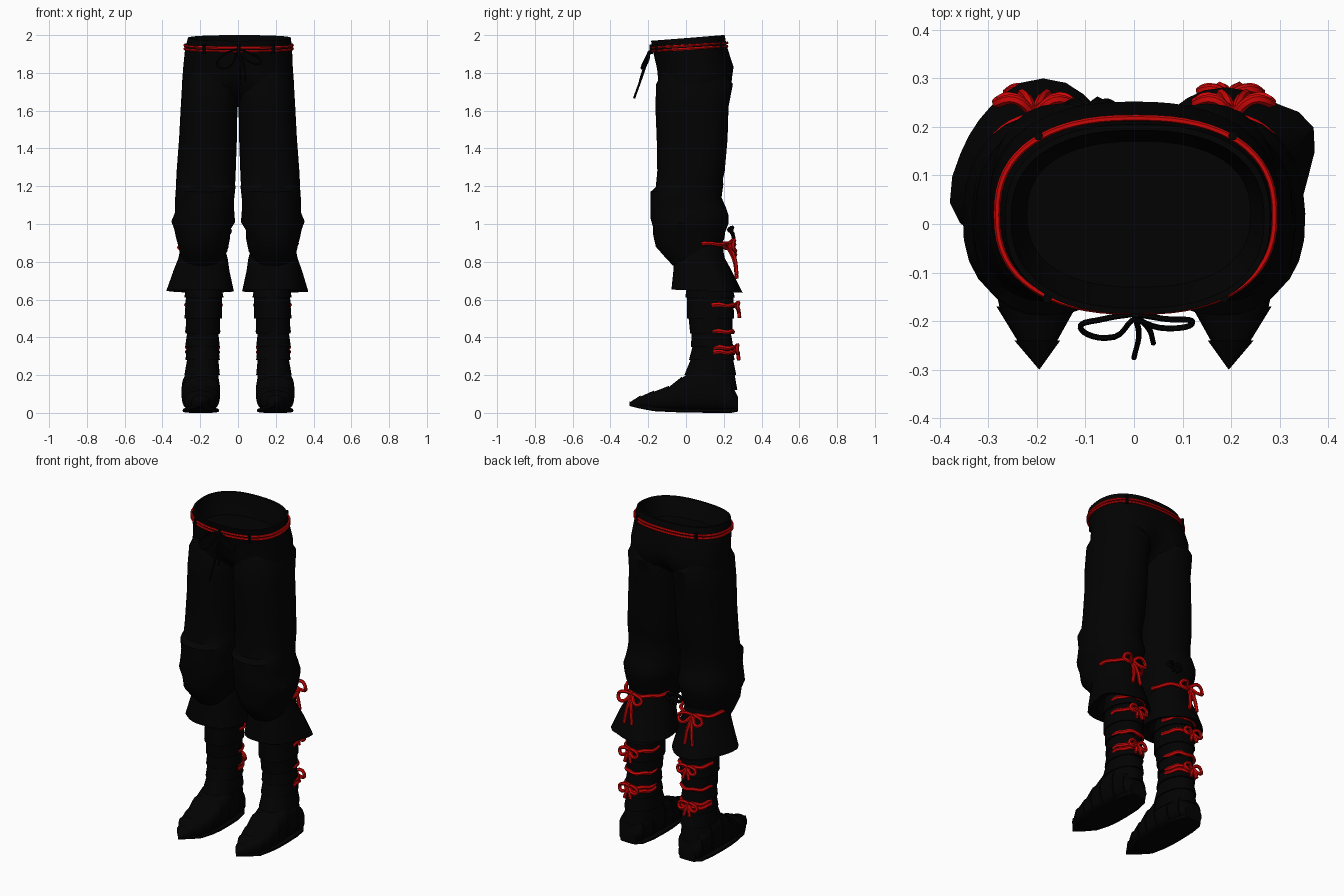
import bpy
import bmesh
from math import sin, cos, pi, radians
from mathutils import Vector

cube = bpy.data.objects.get("Cube")
if cube:
    bpy.data.objects.remove(cube, do_unlink=True)


def material(name, color):
    mat = bpy.data.materials.new(name)
    mat.use_nodes = True
    mat.diffuse_color = color
    mat.node_tree.nodes["Principled BSDF"].inputs["Base Color"].default_value = color
    return mat


CLOTH = material("black cloth", (0.0006, 0.0006, 0.0006, 1))
RED = material("red cord", (0.64, 0.002, 0.002, 1))


def finish(ob, mat, angle=40):
    """Assign the colour and smooth the object, keeping its creases."""
    ob.data.materials.append(mat)
    bpy.ops.object.select_all(action="DESELECT")
    ob.select_set(True)
    bpy.context.view_layer.objects.active = ob
    if ob.type == "CURVE":
        bpy.ops.object.convert(target="MESH")
    bpy.ops.object.shade_smooth_by_angle(angle=radians(angle))
    return ob


def grow(r, d):
    """Widen a section (position, u min, u max, v min, v max, tilt) by d."""
    return (r[0], r[1] - d, r[2] + d, r[3] - d, r[4] + d) + tuple(r[5:])


def on_section(r, t, side=1, power=2.4, axis="z", scale=1):
    """Point at angle t on a rounded section; the back is at pi / 2."""
    def rounded(v):
        return abs(v) ** (2 / power) * (1 if v > 0 else -1) * scale
    u, v = rounded(cos(t)), rounded(sin(t))
    pos = r[0] + (r[5] * v if len(r) > 5 else 0)
    a = (r[1] + r[2]) / 2 + u * (r[2] - r[1]) / 2
    b = (r[3] + r[4]) / 2 + v * (r[4] - r[3]) / 2
    return Vector((side * a, b, pos) if axis == "z" else (side * a, pos, b))


def loft(name, sections, side=1, axis="z", power=2.4, warp=None, n=28, angle=40):
    """Skin a stack of sections and close both ends."""
    bm = bmesh.new()
    loops = []
    for r in sections:
        loop = []
        for k in range(n):
            t = 2 * pi * k / n
            s = warp(r[0], t) if warp else 1
            loop.append(bm.verts.new(on_section(r, t, side, power, axis, s)))
        loops.append(loop)
    for low, high in zip(loops, loops[1:]):
        for k in range(n):
            j = (k + 1) % n
            bm.faces.new((low[k], low[j], high[j], high[k]))
    bm.faces.new(loops[0])
    bm.faces.new(loops[-1])
    bmesh.ops.recalc_face_normals(bm, faces=bm.faces)
    mesh = bpy.data.meshes.new(name)
    bm.to_mesh(mesh)
    bm.free()
    ob = bpy.data.objects.new(name, mesh)
    bpy.context.collection.objects.link(ob)
    return finish(ob, CLOTH, angle)


def lames(sections, lip):
    """Split sections into overlapping bands, each with a raised lower lip."""
    out = []
    for a, b in zip(sections, sections[1:]):
        out += [grow(a, -lip), grow(b, lip)]
    return out


def cord(name, paths, mat=RED, radius=0.007, kind="POLY"):
    curve = bpy.data.curves.new(name, "CURVE")
    curve.dimensions = "3D"
    curve.bevel_depth = radius
    curve.bevel_resolution = 1
    curve.resolution_u = 5
    curve.use_fill_caps = True
    for path in paths:
        spline = curve.splines.new(kind)
        points = spline.points if kind == "POLY" else spline.bezier_points
        points.add(len(path) - 1)
        for p, co in zip(points, path):
            if kind == "POLY":
                p.co = (*co, 1)
            else:
                p.co = co
                p.handle_left_type = p.handle_right_type = "AUTO"
    ob = bpy.data.objects.new(name, curve)
    bpy.context.collection.objects.link(ob)
    return finish(ob, mat)


def bow(name, at, size=0.07, out=1, mat=RED, tail=1.0, radius=0.01):
    """Two drooping loops and two hanging tails; out is the reach along y."""
    def place(pts):
        return [at + Vector((x, y * out, z)) * size for x, y, z in pts]
    paths = []
    for s in (-1, 1):
        paths.append(place([(0, 0, 0), (s * .6, .5, .3), (s * 1.2, .4, -.2),
                            (s * .8, .6, -.6), (0, .1, 0)]))
        paths.append(place([(0, 0, 0), (s * .2, .5, -.5 * tail), (s * .4, .7, -1.2 * tail)]))
    return cord(name, paths, mat, radius, "BEZIER")


def seat_groove(z, t):
    """Deepen the centre line of the seat towards the crotch."""
    depth = min(1, max(0, (1.77 - z) / .1))
    return 1 - .5 * depth * abs(sin(t)) ** 60


# Waist and seat, with the lining folded down inside the rim
rim = (1.985, -.265, .28, -.185, .205, .015)
loft("trouser_seat", [
    (1.87, -.22, .24, -.13, .17), (1.93, -.245, .255, -.155, .185), grow(rim, -.012), rim,
    (1.93, -.28, .286, -.175, .215, .015), (1.83, -.29, .29, -.155, .252),
    (1.75, -.296, .296, -.155, .25), (1.69, -.29, .29, -.14, .225), (1.62, -.2, .2, -.05, .12)],
    warp=seat_groove, n=64)

# Twin waist cord, held by small belt loops
belt = (1.937, -.282, .289, -.18, .218, .013)
strands = []
for phase in (0, pi):
    strands.append([on_section(belt, 2 * pi * k / 64) +
                    Vector((0, 0, .009 * cos(phase + .12 * sin(k)))) for k in range(65)])
cord("waist_cord", strands)
for i, deg in enumerate((50, 130, 235, 270, 305)):
    t = radians(deg)
    top, low = [on_section(grow(belt, .004), t) + Vector((0, 0, d)) for d in (.025, -.025)]
    cord(f"belt_loop_{i}", [[top, low]], CLOTH, .01)

# Front drawstring
knot = Vector((0, -.185, 1.925))
drawstring = [
    [(0, 0, 0), (-.06, -.01, -.02), (-.11, -.03, -.08), (-.06, -.05, -.1), (0, -.01, -.01)],
    [(0, 0, 0), (.06, -.01, -.02), (.12, -.02, -.07), (.07, -.03, -.07), (0, -.01, -.01)],
    [(0, 0, 0), (.01, -.04, -.12), (0, -.09, -.26)],
    [(0, 0, 0), (.03, -.03, -.08), (.04, -.06, -.17)]]
cord("drawstring", [[knot + Vector(p) for p in path] for path in drawstring],
     CLOTH, .006, "BEZIER")

trouser = [
    (1.82, .04, .26, -.12, .2), (1.74, .002, .296, -.158, .248), (1.62, .003, .303, -.162, .225),
    (1.45, .006, .312, -.155, .22), (1.28, .012, .325, -.152, .205),
    (1.215, .015, .328, -.16, .195, .02), (1.19, .015, .33, -.19, .195, .02),
    (1.12, .02, .332, -.185, .19, .02), (1.06, .022, .336, -.188, .21, .03),
    (1.015, .015, .352, -.178, .222, .03), (.97, .04, .335, -.172, .225, .03),
    (.92, .045, .328, -.158, .21, .04), (.87, .055, .312, -.11, .2, .05),
    (.83, .08, .3, -.07, .18, .05)]
cuff = [
    (.9, .08, .3, -.04, .19), (.82, .055, .315, -.065, .205), (.75, .045, .335, -.068, .235),
    (.645, .022, .352, -.08, .275, -.008), (.66, .06, .31, -.03, .24, -.008),
    (.76, .11, .27, .01, .22)]
shin = [
    (.74, .1, .27, .01, .23), (.61, .08, .28, .0, .255), (.5, .09, .279, .01, .25),
    (.42, .1, .274, .026, .242), (.35, .1, .276, .03, .246), (.28, .1, .274, .02, .254),
    (.2, .1, .28, -.005, .262), (.12, .1, .288, -.05, .268)]
foot = [
    (-.3, .192, .198, .04, .058), (-.24, .155, .243, .025, .09), (-.17, .122, .28, .012, .115),
    (-.09, .103, .292, .008, .14), (-.02, .098, .296, .005, .19), (.06, .098, .296, .004, .23),
    (.16, .103, .292, .003, .22), (.24, .12, .28, .003, .16), (.276, .145, .255, .01, .08)]


def knee_folds(z, t):
    return 1 + (.015 * sin(3 * t + 40 * z) if z < 1.2 else 0)


# Legs, whose cuffs flare towards different corners
for label, side, corner, back, knee_z in (("left", 1, 27, .02, .895),
                                          ("right", -1, -14, .12, .875)):

    def cuff_corner(z, t):
        flare = max(0, .82 - z) / .17
        point = max(0, cos(t - radians(corner))) ** 14
        rear = max(0, sin(t)) ** 6
        return 1 + flare * (.2 * point + back * rear + .015 * sin(5 * t))

    loft(f"{label}_trouser_leg", trouser, side, power=2.3, warp=knee_folds)
    loft(f"{label}_cuff", cuff, side, power=2.2, warp=cuff_corner, angle=30)
    loft(f"{label}_shin_guard", lames(shin, .004), side, power=2.2, angle=30)

    # Shoe of overlapping bands over a flat pointed sole
    loft(f"{label}_shoe", lames(foot, .003), side, "y", power=2.6, angle=30)
    sole = [(r[0], r[1] + .003, r[2] - .003, r[3] - .003, r[3] + .02) for r in foot]
    loft(f"{label}_sole", sole, side, "y", power=4)

    # Red ties round the back of the knee and calf, sinking in at their ends
    ties = [("knee", (knee_z, .055, .318, -.07, .212), True),
            ("upper_calf", (.655, .085, .277, .005, .248), False),
            ("calf", (.57, .085, .28, .0, .251), True),
            ("mid_calf", (.43, .098, .275, .02, .242), False),
            ("ankle", (.345, .1, .276, .025, .247), True)]
    for part, section, has_bow in ties:
        arc = []
        for k in range(21):
            t = radians(4 + 172 * k / 20)
            p = on_section(grow(section, .014 * sin(t) - .007), t, side, 2.2)
            arc.append(p + Vector((0, 0, .004 * sin(k))))
        runs = [arc]
        if part == "ankle":
            runs.append([p + Vector((0, 0, -.024)) for p in arc])
        cord(f"{label}_{part}_tie", runs, radius=.011)
        if has_bow:
            size, tail, reach = (.065, 2.1, 1) if part == "knee" else (.05, 1.1, .6)
            spot = on_section(grow(section, .012), radians(84), side, 2.2)
            bow(f"{label}_{part}_bow", spot, size, reach, tail=tail)

# Dark knot at the inner back of the right knee
bow("right_knee_knot", Vector((-.09, .225, .97)), .04, mat=CLOTH)
